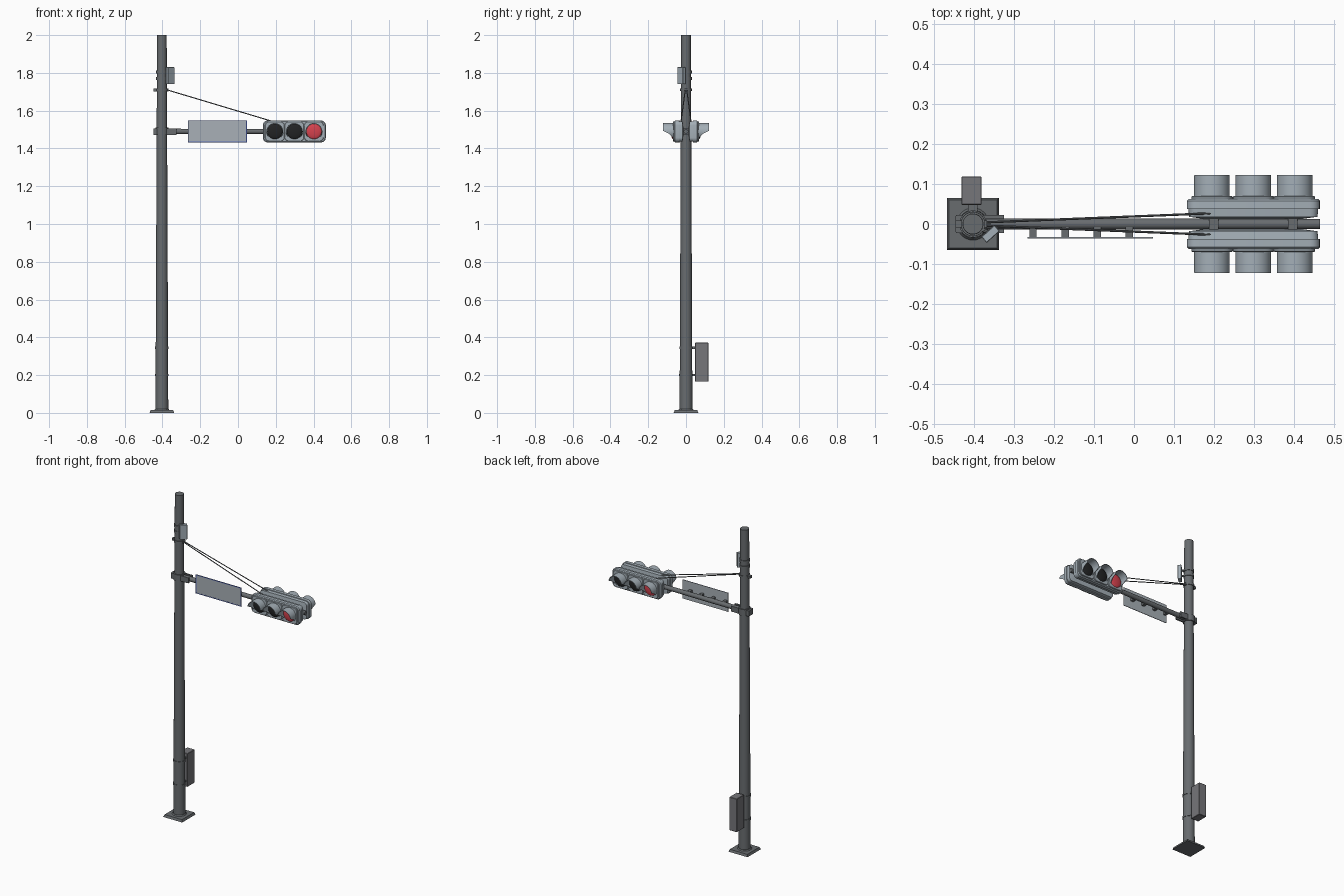
import bpy, bmesh, math
from mathutils import Vector, Matrix

if "Cube" in bpy.data.objects:
    bpy.data.objects.remove(bpy.data.objects["Cube"])


def mat(name, r, g, b):
    m = bpy.data.materials.new(name)
    m.diffuse_color = [((c / 255 + 0.055) / 1.055) ** 2.4 for c in (r, g, b)] + [1]
    m.use_nodes = True
    m.node_tree.nodes["Principled BSDF"].inputs["Base Color"].default_value = m.diffuse_color
    return m


STEEL = mat("dark steel", 104, 108, 111)
CABINET = mat("cabinet grey", 118, 118, 122)
HOUSING = mat("light housing grey", 164, 175, 183)
SIGN = mat("sign grey", 168, 176, 183)
BLUE = mat("blue border", 88, 108, 190)
BLACK = mat("dark lens", 34, 35, 36)
RED = mat("red lens", 214, 66, 78)

PX = -0.403          # pole axis x
AZ = 1.49            # arm height


def make(name, bm, material, smooth=True):
    bmesh.ops.recalc_face_normals(bm, faces=bm.faces[:])
    me = bpy.data.meshes.new(name)
    bm.to_mesh(me)
    bm.free()
    ob = bpy.data.objects.new(name, me)
    bpy.context.collection.objects.link(ob)
    me.materials.append(material)
    if smooth:
        bpy.ops.object.select_all(action='DESELECT')
        ob.select_set(True)
        bpy.context.view_layer.objects.active = ob
        bpy.ops.object.shade_smooth_by_angle(angle=math.radians(35))
    return ob


def box(name, lo, hi, material, bevel=0.0, rot=0.0):
    bm = bmesh.new()
    lo, hi = Vector(lo), Vector(hi)
    bmesh.ops.create_cube(bm, size=1, matrix=Matrix.Translation((lo + hi) / 2)
                          @ Matrix.Rotation(rot, 4, 'Z') @ Matrix.Diagonal((*(hi - lo), 1)))
    if bevel:
        bmesh.ops.bevel(bm, geom=bm.edges[:], offset=bevel, segments=1, affect='EDGES')
    return make(name, bm, material, False)


def rod(name, a, b, r1, r2, material, n=24):
    a, b = Vector(a), Vector(b)
    d = b - a
    bm = bmesh.new()
    bmesh.ops.create_cone(bm, cap_ends=True, segments=n, radius1=r1, radius2=r2, depth=d.length,
                          matrix=Matrix.Translation((a + b) / 2)
                          @ d.to_track_quat('Z', 'Y').to_matrix().to_4x4())
    return make(name, bm, material)


def slab(name, cx, hx, hz, rad, rings, material):
    """Rounded rectangle in xz, lofted through rings of (y, inset)."""
    bm = bmesh.new()
    loops = []
    for y, ins in rings:
        loop = []
        for q, (sx, sz) in enumerate(((1, 1), (-1, 1), (-1, -1), (1, -1))):
            for i in range(6):
                a = math.pi / 2 * (q + i / 5)
                r = max(rad - ins, 0.004)
                loop.append(bm.verts.new((cx + sx * (hx - ins - r) + r * math.cos(a), y,
                                          AZ + sz * (hz - ins - r) + r * math.sin(a))))
        loops.append(loop)
    for l0, l1 in zip(loops, loops[1:]):
        for i in range(len(l0)):
            j = (i + 1) % len(l0)
            bm.faces.new((l0[i], l0[j], l1[j], l1[i]))
    bm.faces.new(loops[0])
    bm.faces.new(loops[-1])
    return make(name, bm, material)


def visor(name, cx, r, y0, y1):
    """Hood: long over the top half, shrinking quickly below the middle."""
    bm = bmesh.new()
    n, rows = 28, []
    for i in range(n + 1):
        a = math.radians(-40 + 260 * i / n)
        below = max(0.0, -math.sin(a)) / math.sin(math.radians(40))
        tip = y1 + (y0 - y1) * min(1, below ** 0.5) * 0.9
        rows.append([[bm.verts.new((cx + q * math.cos(a), y, AZ + q * math.sin(a)))
                      for y in (y0, tip)] for q in (r, r - 0.003)])
    for p, q in zip(rows, rows[1:]):
        for (a0, a1, b1, b0) in ((p[0][0], p[0][1], q[0][1], q[0][0]),
                                 (p[1][0], p[1][1], q[1][1], q[1][0]),
                                 (p[0][1], p[1][1], q[1][1], q[0][1])):
            bm.faces.new((a0, a1, b1, b0))
    return make(name, bm, HOUSING)


def lens(name, cx, y, material):
    bm = bmesh.new()
    bmesh.ops.create_uvsphere(bm, u_segments=28, v_segments=12, radius=1,
                              matrix=Matrix.Translation((cx, y, AZ))
                              @ Matrix.Diagonal((0.041, 0.010, 0.041, 1))
                              @ Matrix.Rotation(math.pi / 2, 4, 'X'))
    return make(name, bm, material)


# base plate and tapered pole
bm = bmesh.new()
bmesh.ops.create_cone(bm, cap_ends=True, segments=4, radius1=0.0655 * 2 ** 0.5,
                      radius2=0.060 * 2 ** 0.5, depth=0.014,
                      matrix=Matrix.Translation((PX, 0, 0.007)) @ Matrix.Rotation(math.pi / 4, 4, 'Z'))
make("base_plate", bm, STEEL, False)
rod("base_collar", (PX, 0, 0.012), (PX, 0, 0.02), 0.042, 0.036, STEEL)
rod("pole", (PX, 0, 0.01), (PX, 0, 2.0), 0.034, 0.0255, STEEL, 32)

# bands around the pole
for i, (z, h, r) in enumerate(((0.2, 0.012, 0.036), (0.345, 0.012, 0.0355), (1.71, 0.014, 0.031),
                               (1.77, 0.014, 0.0305), (1.805, 0.014, 0.0305), (1.49, 0.04, 0.034))):
    rod(f"pole_band_{i}", (PX, 0, z - h / 2), (PX, 0, z + h / 2), r, r, STEEL)

# control cabinet on the back with two brackets
box("control_cabinet", (-0.432, 0.048, 0.165), (-0.381, 0.119, 0.372), CABINET, 0.002)
for z in (0.2, 0.345):
    box("cabinet_bracket", (PX - 0.012, 0.028, z - 0.006), (PX + 0.012, 0.05, z + 0.006), STEEL)

# detector box near the top
box("detector_box", (-0.381, -0.035, 1.74), (-0.337, -0.015, 1.83), HOUSING, 0.0015, math.radians(42))
for z in (1.77, 1.805):
    rod("detector_bracket", (PX + 0.01, -0.008, z), (-0.362, -0.022, z), 0.006, 0.006, STEEL, 10)

# mast arm with its clamp
rod("mast_arm", (PX, 0, AZ), (0.465, 0, AZ), 0.0145, 0.0125, STEEL)
for s in (-1, 1):
    box("arm_clamp_lug", (-0.445, s * 0.018 - 0.005, 1.472), (-0.325, s * 0.018 + 0.005, 1.506), STEEL)
box("arm_clamp_back", (-0.447, -0.02, 1.472), (-0.43, 0.02, 1.506), STEEL)
box("cable_clamp", (-0.447, -0.009, 1.702), (-0.368, 0.009, 1.717), STEEL)

# stay cables
for s in (-1, 1):
    rod("stay_cable", (-0.375, s * 0.004, 1.71), (0.2, s * 0.027, 1.538), 0.0028, 0.0028, STEEL, 8)

# sign plate, blue edge strips and hangers
X0, X1, Z0, Z1, SY = -0.266, 0.048, 1.432, 1.549, -0.033
box("sign_plate", (X0, SY - 0.003, Z0), (X1, SY, Z1), SIGN)
for i, (a, b, c, d) in enumerate(((X0, X1, Z0, Z0 + 0.005), (X0, X1, Z1 - 0.005, Z1),
                                  (X0, X0 + 0.005, Z0, Z1), (X1 - 0.005, X1, Z0, Z1))):
    box(f"sign_border_{i}", (a, SY - 0.0038, c), (b, SY - 0.0028, d), BLUE)
for x in (-0.253, -0.172, -0.092, -0.012):
    box("sign_hanger", (x - 0.009, SY, AZ - 0.012), (x + 0.009, -0.008, AZ + 0.012), STEEL)

# signal heads: built facing the front, the second one turned to face the back
CX = 0.2985
for side in ("front", "back"):
    parts = [slab(f"{side}_signal_housing", CX, 0.1665, 0.058, 0.025,
                  ((-0.013, 0.042), (-0.018, 0.006), (-0.037, 0.004), (-0.0375, 0.0),
                   (-0.058, 0.0), (-0.063, 0.005)), HOUSING)]
    for i in (-1, 0, 1):
        cx = CX + i * 0.1035
        parts += [slab(f"{side}_signal_door", cx, 0.0515, 0.052, 0.022,
                       ((-0.06, 0), (-0.068, 0), (-0.070, 0.002)), HOUSING),
                  visor(f"{side}_visor", cx, 0.0445, -0.068, -0.123),
                  lens(f"{side}_lens", cx, -0.069, RED if i == 1 else BLACK)]
    if side == "back":
        turn = (Matrix.Translation((CX, 0, 0)) @ Matrix.Rotation(math.pi, 4, 'Z')
                @ Matrix.Translation((-CX, 0, 0)))
        for p in parts:
            p.data.transform(turn)

# brackets joining the heads to the arm
for x in (0.2, 0.397):
    box("signal_bracket", (x - 0.012, -0.025, AZ - 0.018), (x + 0.012, 0.025, AZ + 0.018), STEEL)
